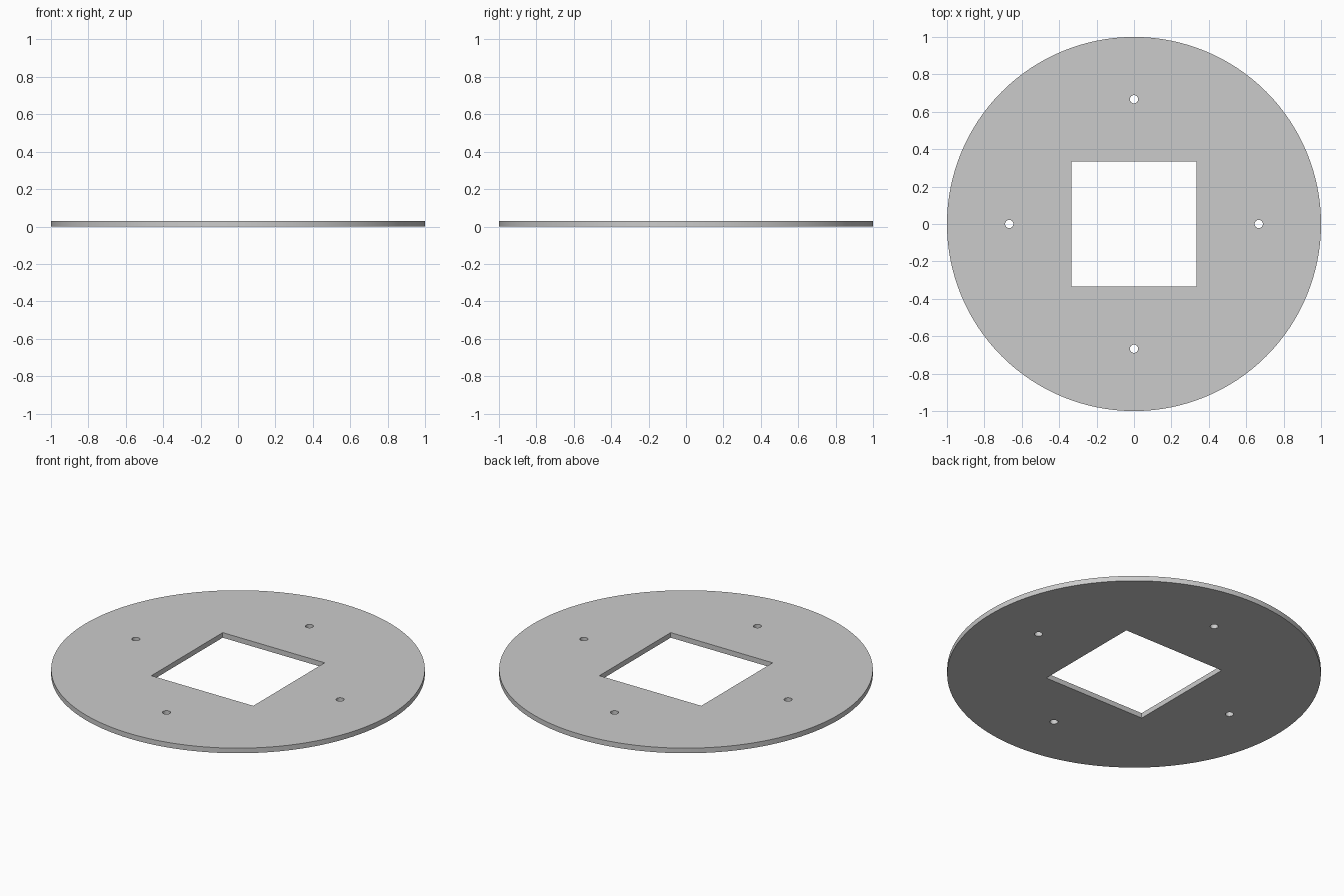
import bpy, bmesh
from math import cos, sin, pi, sqrt

if "Cube" in bpy.data.objects:
    bpy.data.objects.remove(bpy.data.objects["Cube"])

THICKNESS = 0.03
HOLE_OFFSET = 0.667


def ring(bm, radius, sides, cx=0, cy=0, start=0):
    """Add a closed loop of edges in the ground plane."""
    verts = [bm.verts.new((cx + radius * cos(start + 2 * pi * i / sides),
                           cy + radius * sin(start + 2 * pi * i / sides), 0))
             for i in range(sides)]
    return [bm.edges.new((verts[i - 1], verts[i])) for i in range(sides)]


bm = bmesh.new()

# Outer rim and square window
edges = ring(bm, 1.0, 128)
edges += ring(bm, 0.333 * sqrt(2), 4, start=pi / 4)

# Four small bolt holes
for k in range(4):
    a = k * pi / 2
    edges += ring(bm, 0.022, 24, HOLE_OFFSET * cos(a), HOLE_OFFSET * sin(a))

# Fill between the outlines, then extrude to a solid plate
bmesh.ops.triangle_fill(bm, use_beauty=True, edges=edges, normal=(0, 0, 1))
result = bmesh.ops.extrude_face_region(bm, geom=bm.faces[:], use_keep_orig=True)
top = [v for v in result["geom"] if isinstance(v, bmesh.types.BMVert)]
bmesh.ops.translate(bm, verts=top, vec=(0, 0, THICKNESS))
bmesh.ops.recalc_face_normals(bm, faces=bm.faces[:])

mesh = bpy.data.meshes.new("mounting_plate")
bm.to_mesh(mesh)
bm.free()
plate = bpy.data.objects.new("mounting_plate", mesh)
bpy.context.collection.objects.link(plate)

# Smooth round walls, sharp edges
bpy.context.view_layer.objects.active = plate
plate.select_set(True)
bpy.ops.object.shade_smooth_by_angle(angle=pi / 6)
